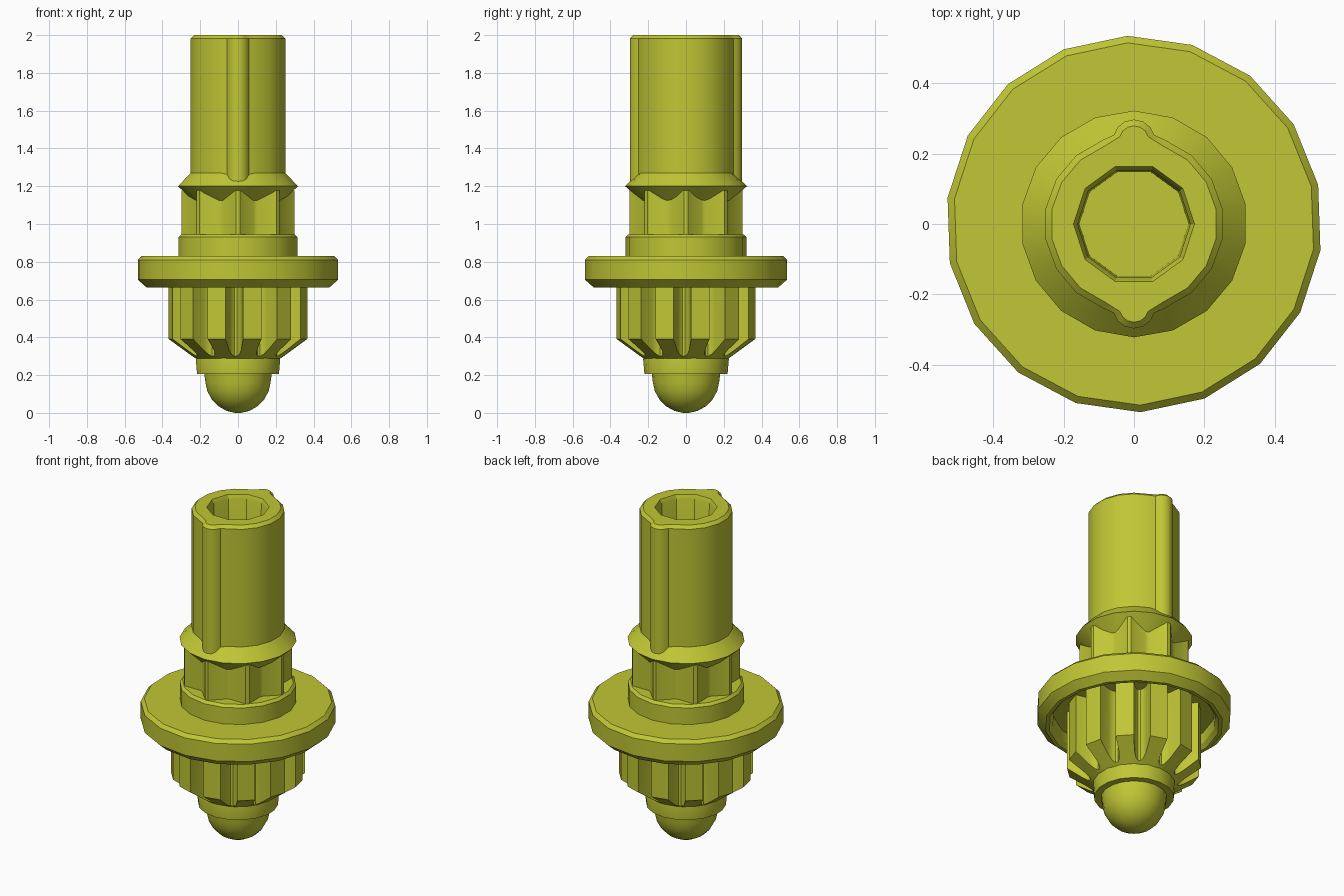
import bpy, bmesh, math
from math import sin, cos, radians, pi

if "Cube" in bpy.data.objects:
    bpy.data.objects.remove(bpy.data.objects["Cube"])

mat = bpy.data.materials.new("olive_yellow")
mat.diffuse_color = (0.53, 0.57, 0.035, 1)
mat.use_nodes = True
mat.node_tree.nodes["Principled BSDF"].inputs["Base Color"].default_value = mat.diffuse_color


def circle(r, z, n=18, phase=90):
    """Regular ring of points."""
    return [(r * cos(radians(phase) + 2 * pi * i / n),
             r * sin(radians(phase) + 2 * pi * i / n), z) for i in range(n)]


def loft(name, rings, angle=32):
    """Closed solid through rings of equal point count."""
    bm = bmesh.new()
    vs = [[bm.verts.new(p) for p in ring] for ring in rings]
    n = len(vs[0])
    for a, b in zip(vs, vs[1:]):
        for i in range(n):
            j = (i + 1) % n
            bm.faces.new((a[i], a[j], b[j], b[i]))
    bm.faces.new(vs[0][::-1])
    bm.faces.new(vs[-1])
    bmesh.ops.recalc_face_normals(bm, faces=bm.faces)
    me = bpy.data.meshes.new(name)
    bm.to_mesh(me)
    bm.free()
    me.materials.append(mat)
    ob = bpy.data.objects.new(name, me)
    bpy.context.collection.objects.link(ob)
    smooth(ob, angle)
    return ob


def smooth(ob, angle):
    bpy.ops.object.select_all(action='DESELECT')
    ob.select_set(True)
    bpy.context.view_layer.objects.active = ob
    bpy.ops.object.shade_smooth_by_angle(angle=radians(angle))


def lathe(name, profile, n=18, phase=90, angle=32):
    return loft(name, [circle(r, z, n, phase) for r, z in profile], angle)


def polar(pairs, count, phase):
    """Repeat (angle, radius) pairs around the axis."""
    return [(r * cos(radians(a + phase + k * 360 / count)),
             r * sin(radians(a + phase + k * 360 / count)))
            for k in range(count) for a, r in pairs]


# Rounded nose and its collar
lathe("nose_dome", [(0.015, 0), (0.06, 0.01), (0.105, 0.035), (0.14, 0.07),
                    (0.165, 0.115), (0.175, 0.16), (0.182, 0.21)])
lathe("nose_collar", [(0.22, 0.205), (0.227, 0.285), (0.222, 0.31)])

# Lower gear: twelve teeth with round valleys and a conical lower end
tooth = [(-7.8, 0.368), (7.8, 0.368), (8.6, 0.285), (10.5, 0.255),
         (13.3, 0.242), (16.7, 0.242), (19.5, 0.255), (21.4, 0.285)]
gear = polar(tooth, 12, 12)
taper = [(x, y, 0.29 + (math.hypot(x, y) - 0.228) * 0.72) for x, y in gear]
inner = [(x * 0.22 / math.hypot(x, y), y * 0.22 / math.hypot(x, y), 0.285)
         for x, y in gear]
loft("lower_gear", [inner, taper, [(x, y, 0.76) for x, y in gear]])

# Wide flange with a hollow underside
lathe("flange", [(0.445, 0.75), (0.45, 0.69), (0.47, 0.665), (0.49, 0.665),
                 (0.535, 0.705), (0.535, 0.81), (0.515, 0.83)], phase=92)
lathe("flange_collar", [(0.32, 0.82), (0.32, 0.93), (0.305, 0.945)])

# Neck with eight pointed ridges
neck_outline = polar([(-2, 0.3), (2, 0.3), (20, 0.24), (25, 0.24)], 8, 0)
neck = loft("ridged_neck", [[(x, y, z) for x, y in neck_outline]
                            for z in (0.93, 1.178)], 25)

# Conical lip above the neck
lip = lathe("conical_lip", [(0.2, 1.085), (0.322, 1.2), (0.25, 1.275)])


# Tube with a half-round rib at front and back
def tube_outline(d, z):
    half = [((0.06 - d) * cos(radians(a)), 0.237 + (0.06 - d) * sin(radians(a)))
            for a in range(15, 166, 25)]
    half += [((0.255 - d) * cos(radians(a)), (0.255 - d) * sin(radians(a)))
             for a in range(110, 251, 20)]
    return [(x, y, z) for x, y in half] + [(-x, -y, z) for x, y in half]


tube = loft("ribbed_tube", [tube_outline(0, 1.205), tube_outline(0, 1.982),
                            tube_outline(0.018, 2.0)])

# Ten-sided bore cut through tube, lip and neck
cutter = lathe("bore_cutter", [(0.155, 0.952), (0.16, 1.975), (0.172, 2.0),
                               (0.172, 2.05)], 10, 0)
cutter.hide_render = True
for ob in (neck, lip, tube):
    mod = ob.modifiers.new("bore", 'BOOLEAN')
    mod.operation = 'DIFFERENCE'
    mod.solver = 'EXACT'
    mod.object = cutter
    bpy.ops.object.select_all(action='DESELECT')
    ob.select_set(True)
    bpy.context.view_layer.objects.active = ob
    bpy.ops.object.modifier_apply(modifier=mod.name)
    smooth(ob, 32)
bpy.data.objects.remove(cutter)
